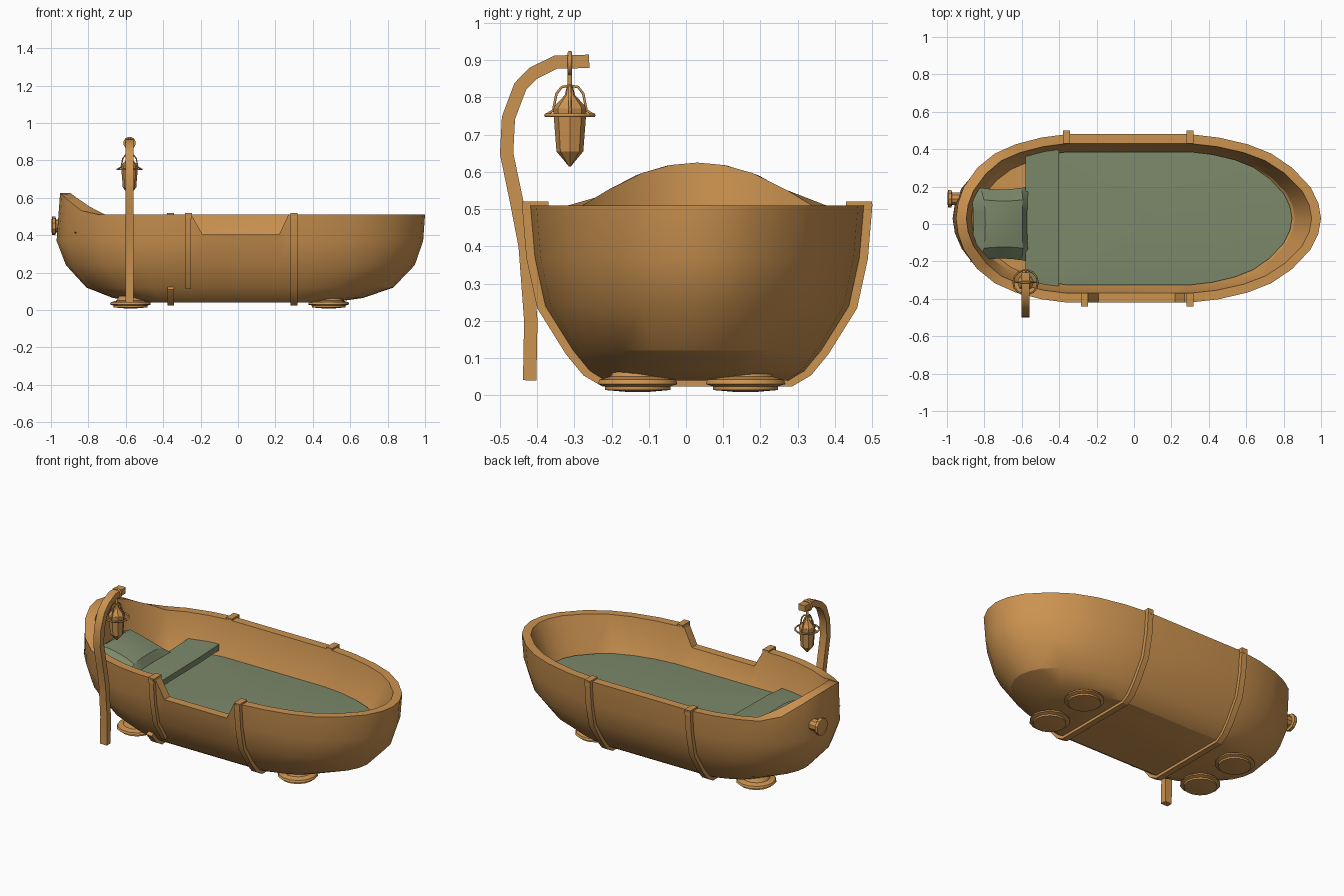
import bpy, bmesh, math
from mathutils import Matrix, Vector

cube = bpy.data.objects.get("Cube")
if cube:
    bpy.data.objects.remove(cube)


def material(name, rgb):
    m = bpy.data.materials.new(name)
    m.use_nodes = True
    m.diffuse_color = (*rgb, 1)
    m.node_tree.nodes["Principled BSDF"].inputs["Base Color"].default_value = (*rgb, 1)
    return m


WOOD = material("warm wood", (0.60, 0.29, 0.08))
CLOTH = material("sage cloth", (0.20, 0.25, 0.145))
MID_Y = 0.03


def finish(bm, name, mat, angle=30):
    bmesh.ops.recalc_face_normals(bm, faces=bm.faces)
    mesh = bpy.data.meshes.new(name)
    bm.to_mesh(mesh)
    bm.free()
    mesh.materials.append(mat)
    ob = bpy.data.objects.new(name, mesh)
    bpy.context.collection.objects.link(ob)
    bpy.ops.object.select_all(action="DESELECT")
    ob.select_set(True)
    bpy.context.view_layer.objects.active = ob
    bpy.ops.object.shade_smooth_by_angle(angle=math.radians(angle))
    return ob


def skin(bm, rings, closed=True):
    """Bridge rings of points with quads and cap both ends."""
    vr = [[bm.verts.new(p) for p in r] for r in rings]
    n = len(vr[0])
    for a, b in zip(vr, vr[1:]):
        for i in range(n):
            j = (i + 1) % n
            bm.faces.new((a[i], a[j], b[j], b[i]))
    if closed:
        bm.faces.new(vr[0])
        bm.faces.new(vr[-1])


def strip(name, path, x, width, thick, mat=WOOD, angle=30):
    """Sweep a rectangle along a (y, z) path."""
    pts = [Vector(p) for p in path]
    rings = []
    for i, p in enumerate(pts):
        t = (pts[min(i + 1, len(pts) - 1)] - pts[max(i - 1, 0)]).normalized()
        n = Vector((-t.y, t.x)) * thick / 2
        rings.append([(x + sx * width / 2, p.x + s * n.x, p.y + s * n.y)
                      for sx, s in ((-1, -1), (1, -1), (1, 1), (-1, 1))])
    bm = bmesh.new()
    skin(bm, rings)
    return finish(bm, name, mat, angle)


def lathe(name, profile, loc, sides, rot=None):
    bm = bmesh.new()
    skin(bm, [[(r * math.cos(2 * math.pi * k / sides), r * math.sin(2 * math.pi * k / sides), z)
               for k in range(sides)] for r, z in profile])
    if rot:
        bm.transform(rot)
    bm.transform(Matrix.Translation(loc))
    return finish(bm, name, WOOD)


def wire(name, points, radius, cyclic=False):
    cu = bpy.data.curves.new(name, "CURVE")
    cu.dimensions = "3D"
    cu.bevel_depth = radius
    cu.bevel_resolution = 1
    cu.use_fill_caps = True
    sp = cu.splines.new("POLY")
    sp.points.add(len(points) - 1)
    for q, p in zip(sp.points, points):
        q.co = (*p, 1)
    sp.use_cyclic_u = cyclic
    cu.materials.append(WOOD)
    ob = bpy.data.objects.new(name, cu)
    bpy.context.collection.objects.link(ob)
    return ob


# Hull plan: straight sides with rounded ends
CAP = [(.22, .96), (.44, .88), (.62, .77), (.78, .6), (.92, .37), (.98, .18), (1, 0)]
CAP += [(f, -g) for f, g in CAP[-2::-1]]


def plan(z, right, left, half):
    pts = [(x, -half) for x in (-.36, -.25, -.19, .22, .27, .3)]
    pts += [(.3 + (right - .3) * f, -half * g) for f, g in CAP]
    pts += [(.3, half), (-.36, half)]
    pts += [(-.36 + (left + .36) * f, -half * g) for f, g in CAP[::-1]]
    return [Vector((x, y + MID_Y, z)) for x, y in pts]


def rim(ring):
    """Raise the headboard and drop the boarding notch at the front."""
    for p in ring:
        if p.x < -.7:
            lift = max(0, .115 * (1 - (abs(p.y - MID_Y) / .3) ** 2))
            p.z += lift
            p.x += lift * .25
        elif -.2 < p.x < .25 and p.y < 0:
            p.z = .405
    return ring


OUTER = [(.04, .5, -.5, .25), (.065, .67, -.67, .29), (.12, .83, -.81, .335),
         (.24, .945, -.92, .41), (.37, .99, -.97, .438)]
rings = [plan(*level) for level in OUTER]
rings += [rim(plan(.51, 1.0, -.98, .45)), rim(plan(.51, .95, -.925, .4))]
rings += [plan(.3, .86, -.87, .36), plan(.27, .82, -.84, .34)]
bm = bmesh.new()
skin(bm, rings)
finish(bm, "hull", WOOD, 25)

# Straps around the hull
side = [(half + .005, z) for z, _, _, half in OUTER] + [(.455, .515)]
back = [(MID_Y + h, z) for h, z in reversed(side)]
front = [(MID_Y - h, z) for h, z in side]
strip("foot_strap", back + front, .3, .036, .032)
strip("head_strap", back + front[:3], -.36, .036, .032)
strip("notch_strap", front[2:], -.265, .03, .032)
for x, s in ((.3, 1), (.3, -1), (-.36, 1), (-.265, -1)):
    y = MID_Y + s * .435
    strip("strap_cap", [(y - .035, .505), (y + .035, .505)], x, .038, .03)

# Disc feet
for x in (-.575, .485):
    for y in (-.13, .16):
        lathe("foot", [(.06, .075), (.075, .05), (.105, .042), (.11, .03), (.09, .024),
                       (.09, .014), (.02, .008)], (x, y, 0), 14)

# Knob on the head end
lathe("head_knob", [(.035, -.06), (.035, .015), (.05, .018), (.05, .035), (.025, .04)],
      (-.958, .135, .45), 10, Matrix.Rotation(-math.pi / 2, 4, "Y"))

# Blanket surface
bm = bmesh.new()
edge = []
for p in plan(.305, .845, -.86, .356):
    p.x = max(p.x, -.45)
    edge.append(bm.verts.new(p))
bmesh.ops.remove_doubles(bm, verts=bm.verts, dist=.0005)
edge = list(bm.verts)
centre = bm.verts.new((.12, MID_Y, .325))
for a, b in zip(edge, edge[1:] + edge[:1]):
    bm.faces.new((a, b, centre))
finish(bm, "blanket", CLOTH)
strip("blanket_fold", [(-.335, .325), (-.2, .338), (.2, .343), (.395, .35)],
      -.49, .18, .035, CLOTH)

# Pillow with pinched corners
bm = bmesh.new()
N = 6
for s in (1, -1):
    grid = []
    for i in range(N + 1):
        for j in range(N + 1):
            u, v = 2 * i / N - 1, 2 * j / N - 1
            z = s * .065 * ((1 - u ** 4) * (1 - v ** 4)) ** .6
            grid.append(bm.verts.new((.17 * u * (.9 + .1 * v * v), .205 * v * (.9 + .1 * u * u), z)))
    for i in range(N):
        for j in range(N):
            k = i * (N + 1) + j
            bm.faces.new((grid[k], grid[k + 1], grid[k + N + 2], grid[k + N + 1]))
bmesh.ops.remove_doubles(bm, verts=bm.verts, dist=.0005)
bm.transform(Matrix.Translation((-.71, 0, .375)) @ Matrix.Rotation(math.radians(14), 4, "Y"))
finish(bm, "pillow", CLOTH)

# Lantern post with a hooked top
LX, LY = -.58, -.312
strip("lantern_post", [(-.42, .04), (-.417, .2), (-.432, .4), (-.455, .52), (-.482, .65),
                       (-.477, .745), (-.445, .83), (-.41, .865), (-.35, .895), (-.26, .897)],
      LX, .045, .036)


def circle(radius, axis, z, n=14):
    out = []
    for k in range(n):
        c, s = radius * math.cos(2 * math.pi * k / n), radius * math.sin(2 * math.pi * k / n)
        out.append((LX + c, LY + s, z) if axis == "Z" else (LX + c, LY, z + s))
    return out


# Hanging lantern
lathe("lantern_body", [(.003, .615), (.036, .655), (.045, .77), (.04, .778), (.014, .806), (.008, .83)],
      (LX, LY, 0), 8)
wire("lantern_ring", circle(.066, "Z", .752), .005, True)
wire("hanger_ring", circle(.028, "X", .893), .006, True)
wire("hanger_rod", [(LX, LY, .8), (LX, LY, .92)], .007)
for k in range(4):
    a = k * math.pi / 2
    wire("lantern_handle", [(LX + r * math.cos(a), LY + r * math.sin(a), z) for r, z in
                            ((.066, .752), (.045, .765), (.036, .81), (.022, .828), (0, .832))], .004)
